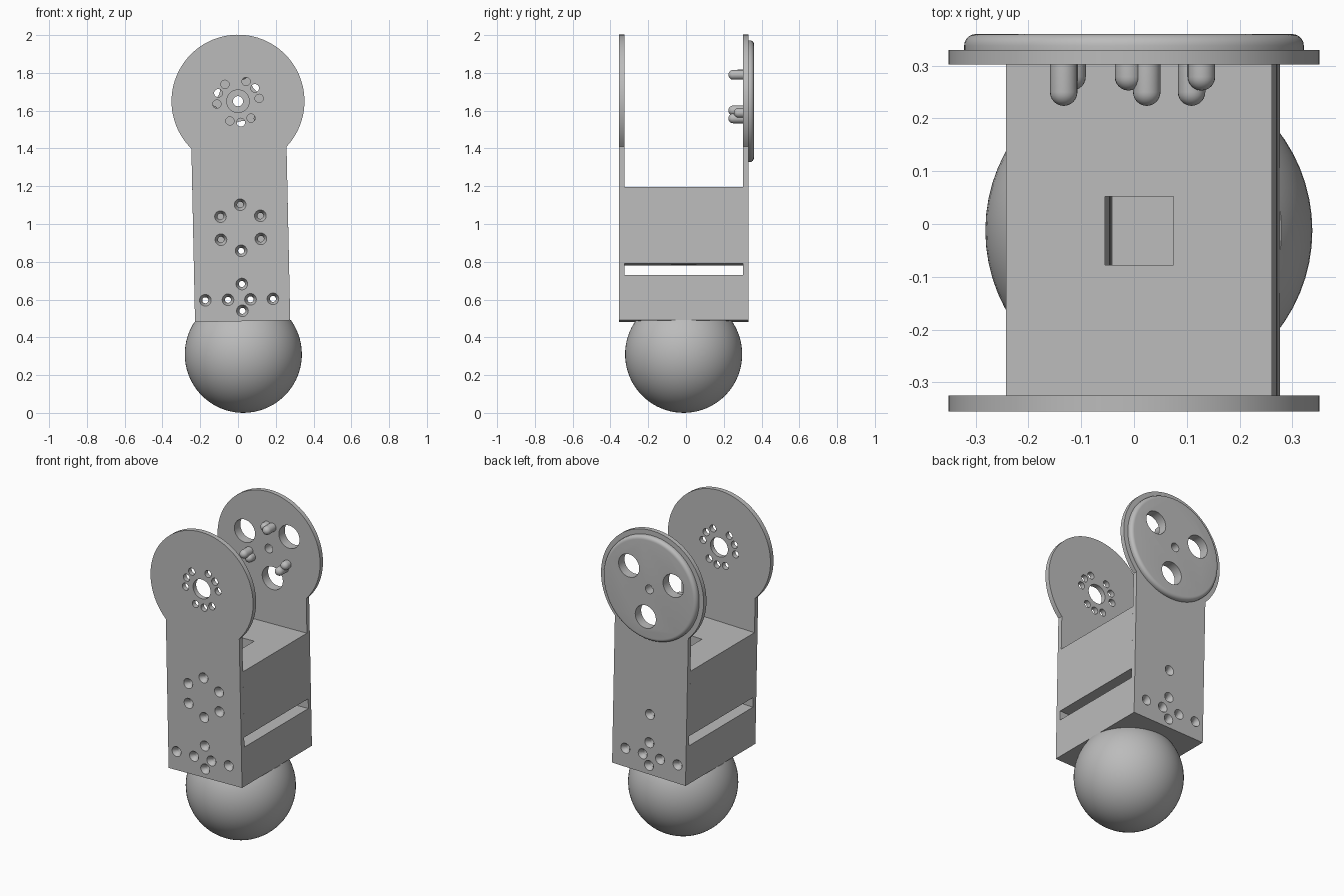
import bpy, bmesh
from math import sin, cos, pi, radians
from mathutils import Vector

if "Cube" in bpy.data.objects:
    bpy.data.objects.remove(bpy.data.objects["Cube"])

HUB = Vector((0, 0, 1.65))      # pivot of the link; all parts are built around it
TILT = -0.021                   # slight lean of the whole link
HALF = 0.252                    # half width of the body
FRONT, FRONT_IN, BACK_IN, BACK, CAP = -0.355, -0.325, 0.302, 0.33, 0.36
MID = (FRONT + BACK) / 2
BOTTOM = -1.165

grey = bpy.data.materials.new("plain_grey")
grey.use_nodes = True
grey.diffuse_color = (0.5, 0.5, 0.5, 1)
grey.node_tree.nodes["Principled BSDF"].inputs["Base Color"].default_value = (0.5, 0.5, 0.5, 1)


def make(name, bm):
    bmesh.ops.recalc_face_normals(bm, faces=bm.faces)
    mesh = bpy.data.meshes.new(name)
    bm.to_mesh(mesh)
    bm.free()
    mesh.materials.append(grey)
    obj = bpy.data.objects.new(name, mesh)
    bpy.context.collection.objects.link(obj)
    obj.location, obj.rotation_euler = HUB, (0, TILT, 0)
    return obj


def lathe(bm, x, z, profile, seg=32):
    """Closed solid turned around a y axis; profile is a list of (y, radius)."""
    rings = [[bm.verts.new((x + r * cos(2 * pi * i / seg), y, z + r * sin(2 * pi * i / seg)))
              for i in range(seg)] for y, r in profile]
    for a, b in zip(rings, rings[1:]):
        for i in range(seg):
            j = (i + 1) % seg
            bm.faces.new((a[i], a[j], b[j], b[i]))
    bm.faces.new(rings[0])
    bm.faces.new(rings[-1])


def box(bm, low, high):
    low, high = Vector(low), Vector(high)
    verts = bmesh.ops.create_cube(bm, size=1)["verts"]
    bmesh.ops.scale(bm, vec=high - low, verts=verts)
    bmesh.ops.translate(bm, vec=(low + high) / 2, verts=verts)


def cut(obj, cutters):
    for c in cutters:
        mod = obj.modifiers.new("cut", 'BOOLEAN')
        mod.operation, mod.solver, mod.object = 'DIFFERENCE', 'EXACT', c
    bpy.context.view_layer.update()
    deps = bpy.context.evaluated_depsgraph_get()
    mesh = bpy.data.meshes.new_from_object(obj.evaluated_get(deps))
    obj.modifiers.clear()
    obj.data = mesh


def polar(radius, degrees):
    return radius * cos(radians(degrees)), radius * sin(radians(degrees))


def plate(name, y0, y1):
    """Round head merging into a straight body strip."""
    bm = bmesh.new()
    pts = [polar(0.352, -44.3 + 268.6 * i / 72) for i in range(73)]
    pts += [(-HALF, BOTTOM), (HALF, BOTTOM)]
    face = bm.faces.new([bm.verts.new((x, y0, z)) for x, z in pts])
    new = bmesh.ops.extrude_face_region(bm, geom=[face])["geom"]
    bmesh.ops.translate(bm, vec=(0, y1 - y0, 0),
                        verts=[v for v in new if isinstance(v, bmesh.types.BMVert)])
    return make(name, bm)


# Body: two plates and two blocks with a slot between them
front_plate = plate("front_plate", FRONT, FRONT_IN)
back_plate = plate("back_plate", BACK_IN, BACK)
blocks = []
for name, z0, z1 in (("lower_block", BOTTOM, -0.925), ("upper_block", -0.865, -0.46)):
    bm = bmesh.new()
    box(bm, (-HALF, FRONT_IN, z0), (HALF, BACK_IN, z1))
    blocks.append(make(name, bm))

# Hub cover with a rounded rim
bm = bmesh.new()
rim = 0.022
lathe(bm, 0, 0, [(BACK, 0.322)] + [(CAP - rim + rim * sin(a), 0.322 - rim + rim * cos(a))
      for a in (pi / 2 * i / 6 for i in range(7))], 96)
hub_cover = make("hub_cover", bm)

# Cutter: countersunk screw holes running through the body
bm = bmesh.new()
screws = [(x, z - 0.67) for x, z in (polar(0.122, 30 + 60 * k) for k in range(6))]
screws += [(-0.195, -1.05), (-0.075, -1.05), (0.044, -1.05), (0.163, -1.05), (0, -0.968), (0, -1.11)]
for x, z in screws:
    lathe(bm, x, z, [(FRONT - 0.02, 0.031), (FRONT, 0.031), (FRONT_IN - 0.005, 0.016),
                     (BACK_IN + 0.005, 0.016), (BACK, 0.031), (BACK + 0.02, 0.031)], 24)
screw_cutter = make("screw_cutter", bm)

# Cutter: ring of small holes and the axle hole in the front head
bm = bmesh.new()
lathe(bm, 0, 0, [(FRONT - 0.1, 0.06), (FRONT_IN + 0.1, 0.06)])
for k in range(3):
    for step in (-30, 0, 30):
        lathe(bm, *polar(0.113, 36.5 + 120 * k + step), [(FRONT - 0.1, 0.022), (FRONT_IN + 0.1, 0.022)], 20)
front_cutter = make("front_cutter", bm)

# Cutter: three large holes and the axle hole in the back head and cover
bm = bmesh.new()
lathe(bm, 0, 0, [(BACK_IN - 0.1, 0.027), (CAP + 0.1, 0.027)], 24)
for k in range(3):
    lathe(bm, *polar(0.178, 37 + 120 * k), [(BACK_IN - 0.1, 0.071), (CAP + 0.1, 0.071)], 40)
back_cutter = make("back_cutter", bm)

# Cutter: square shaft down through the blocks
bm = bmesh.new()
box(bm, (-0.065, MID - 0.065, BOTTOM - 0.1), (0.065, MID + 0.065, -0.3))
shaft_cutter = make("shaft_cutter", bm)

cut(front_plate, [screw_cutter, front_cutter])
cut(back_plate, [screw_cutter, back_cutter])
cut(hub_cover, [back_cutter])
for b in blocks:
    cut(b, [shaft_cutter, screw_cutter])
for c in (screw_cutter, front_cutter, back_cutter, shaft_cutter):
    bpy.data.objects.remove(c)

# Paired pegs with round tips inside the back head
pegs = []
for label, tip, angle in (("long", 0.224, 79), ("short", 0.253, 93)):
    for k in range(3):
        bm = bmesh.new()
        r = 0.026
        dome = [(tip + r - r * cos(a), r * sin(a)) for a in (pi / 2 * (i + 0.3) / 6.3 for i in range(7))]
        lathe(bm, *polar(0.142, angle + 120 * k), dome + [(BACK_IN + 0.004, r)], 24)
        pegs.append(make(f"{label}_peg_{k + 1}", bm))

# Ball foot, cut flat under the body
bm = bmesh.new()
bmesh.ops.create_uvsphere(bm, u_segments=64, v_segments=40, radius=0.31)
bmesh.ops.translate(bm, vec=(0, MID, -1.34), verts=bm.verts)
cutres = bmesh.ops.bisect_plane(bm, geom=bm.verts[:] + bm.edges[:] + bm.faces[:],
                                plane_co=(0, 0, BOTTOM), plane_no=(0, 0, 1), clear_outer=True)
bmesh.ops.holes_fill(bm, edges=[e for e in cutres["geom_cut"] if isinstance(e, bmesh.types.BMEdge)])
ball_foot = make("ball_foot", bm)

# Smooth shading with sharp edges kept
bpy.ops.object.select_all(action='DESELECT')
for obj in [front_plate, back_plate, hub_cover, ball_foot] + blocks + pegs:
    obj.select_set(True)
    bpy.context.view_layer.objects.active = obj
bpy.ops.object.shade_smooth_by_angle(angle=radians(35))
